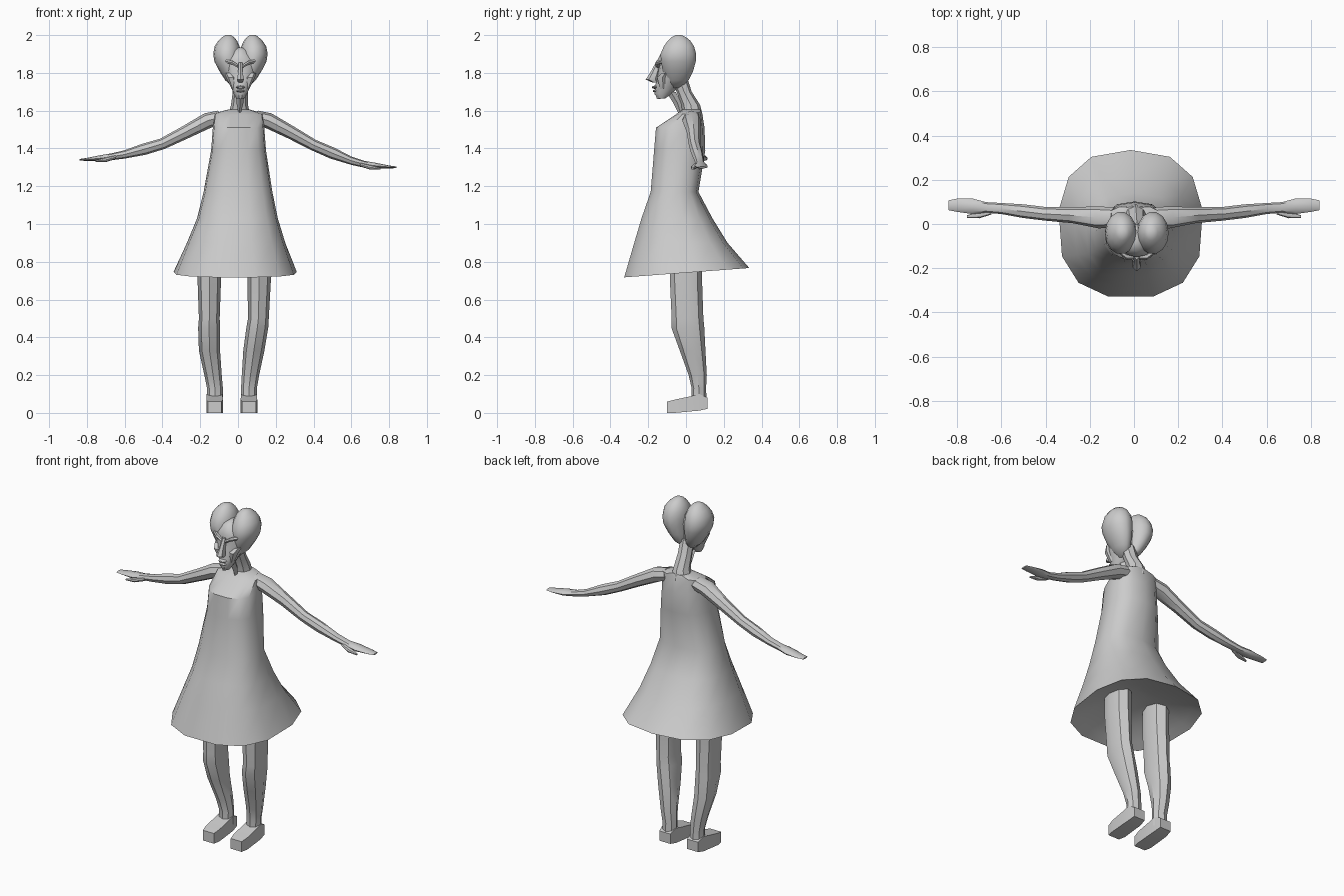
import bpy, bmesh, math
from mathutils import Vector as V

skin = bpy.data.materials.new("plain grey")
skin.diffuse_color = (0.6, 0.6, 0.6, 1)


def finish(ob, angle=40):
    ob.data.materials.append(skin)
    bpy.ops.object.select_all(action='DESELECT')
    ob.select_set(True)
    bpy.context.view_layer.objects.active = ob
    bpy.ops.object.shade_smooth_by_angle(angle=math.radians(angle))
    return ob


def loft(name, rings, n=10, power=1.0, phase=0.0, angle=40):
    """Skin through rings given as (centre, u axis, v axis)."""
    bm = bmesh.new()
    loops = []
    for c, u, v in rings:
        loop = []
        for i in range(n):
            a = phase + 2 * math.pi * i / n
            x, y = math.cos(a), math.sin(a)
            x = math.copysign(abs(x) ** power, x)
            y = math.copysign(abs(y) ** power, y)
            loop.append(bm.verts.new(V(c) + V(u) * x + V(v) * y))
        loops.append(loop)
    for a, b in zip(loops, loops[1:]):
        for i in range(n):
            j = (i + 1) % n
            bm.faces.new((a[i], a[j], b[j], b[i]))
    bm.faces.new(loops[0][::-1])
    bm.faces.new(loops[-1])
    bmesh.ops.recalc_face_normals(bm, faces=bm.faces)
    me = bpy.data.meshes.new(name)
    bm.to_mesh(me)
    bm.free()
    ob = bpy.data.objects.new(name, me)
    bpy.context.collection.objects.link(ob)
    return finish(ob, angle)


def flat(cx, cy, z, rx, ry, tilt=0):
    return ((cx, cy, z), (rx, 0, 0), (0, ry, tilt))


def upright(cx, cy, z, rx, rz):
    return ((cx, cy, z), (rx, 0, 0), (0, 0, rz))


# Dress: boxy bodice, flared 13-sided skirt and hollow underside
back = math.pi / 2
loft("dress", [
    flat(0, .045, .83, .06, .06), flat(-.01, .01, .80, .20, .20),
    flat(-.015, 0, .765, .28, .285, .02), flat(-.015, 0, .742, .328, .335, .025),
    flat(-.01, -.03, .90, .262, .25), flat(-.003, -.05, 1.03, .215, .19),
    flat(0, -.062, 1.17, .183, .128), flat(.003, -.035, 1.39, .146, .137),
    flat(.003, -.032, 1.51, .137, .130), flat(.003, .012, 1.585, .130, .072, .008),
    flat(.005, .03, 1.605, .06, .05),
], n=13, power=.8, phase=back)

# Neck leaning forward, with a sharp ridge at the throat
loft("neck", [
    flat(.006, .035, 1.57, .060, .055), flat(.008, .025, 1.63, .045, .05),
    flat(.012, -.01, 1.70, .040, .04), flat(.013, -.04, 1.78, .040, .045),
], n=8)
loft("throat_ridge", [
    flat(.008, -.025, 1.575, .004, .01), flat(.010, -.045, 1.64, .018, .022),
    flat(.013, -.08, 1.70, .022, .025),
], n=4)

HX = .013
# Twin swept hair lobes forming a heart
for side, label in ((-1, "left"), (1, "right")):
    def lobe(z, inner, outer, front, rear):
        cx, rx = (inner + outer) / 2, (outer - inner) / 2
        return flat(HX + side * cx, (front + rear) / 2, z, rx, (rear - front) / 2)
    loft("hair_lobe_" + label, [
        lobe(1.72, .0, .035, -.09, -.03), lobe(1.76, .0, .08, -.105, .015),
        lobe(1.81, .0, .112, -.125, .04), lobe(1.86, .0, .138, -.135, .054),
        lobe(1.90, .0, .144, -.137, .056), lobe(1.94, .004, .137, -.120, .045),
        lobe(1.97, .018, .117, -.098, .025), lobe(1.99, .035, .095, -.075, 0),
        lobe(2.0, .05, .08, -.055, -.025),
    ], n=14, angle=60)
    # Brow and cheek
    loft("brow_" + label, [
        ((HX + side * .012, -.148, 1.835), (0, .012, 0), (0, 0, .010)),
        ((HX + side * .045, -.148, 1.855), (0, .014, 0), (0, 0, .012)),
        ((HX + side * .095, -.110, 1.865), (0, .012, 0), (0, 0, .010)),
    ], n=6)
    loft("cheek_" + label, [
        flat(HX + side * .035, -.12, 1.715, .012, .02),
        flat(HX + side * .05, -.125, 1.775, .026, .032),
        flat(HX + side * .065, -.11, 1.80, .02, .02),
    ], n=6)

# Face tapering to a narrow chin
loft("face", [
    flat(HX, -.130, 1.665, .022, .020), flat(HX, -.120, 1.69, .036, .048),
    flat(HX, -.100, 1.73, .052, .063), flat(HX, -.080, 1.78, .080, .072),
    flat(HX, -.075, 1.83, .095, .070), flat(HX, -.075, 1.87, .085, .075),
    flat(HX, -.070, 1.92, .040, .055), flat(HX, -.06, 1.935, .01, .03),
], n=12)
# Pointed nose
loft("nose", [
    flat(HX, -.16, 1.748, .012, .015), flat(HX, -.18, 1.765, .022, .034),
    flat(HX, -.165, 1.80, .014, .025), flat(HX, -.145, 1.855, .012, .015),
], n=6, phase=back)
# Lips and chin tip
for label, z, y in (("upper_lip", 1.724, -.163), ("lower_lip", 1.704, -.158)):
    loft(label, [upright(HX, y + .03, z, .030, .009),
                 upright(HX, y - .005, z, .022, .008),
                 upright(HX, y - .018, z, .012, .004)], n=8)
loft("chin", [flat(HX, -.145, 1.662, .010, .010),
              flat(HX, -.145, 1.685, .020, .020)], n=6)

# Arms: the left one is held a little higher
ARM = [(.09, .03, 1.565, .045, .035), (.16, .03, 1.548, .050, .038),
       (.28, .04, 1.485, .036, .032), (.40, .046, 1.418, .031, .027),
       (.50, .058, 1.375, .031, .028), (.60, .070, 1.335, .025, .022),
       (.67, .075, 1.316, .024, .018), (.73, .080, 1.308, .035, .016),
       (.80, .085, 1.302, .030, .008), (.84, .085, 1.300, .022, .004)]
THUMB = [(.645, .055, 1.315, .012, .010), (.70, .042, 1.300, .016, .012),
         (.755, .034, 1.293, .006, .005)]
for side, label in ((-1, "left"), (1, "right")):
    for part, rows in (("arm_", ARM), ("thumb_", THUMB)):
        rings = []
        for x, y, z, ry, rz in rows:
            lift = .04 * min(1, max(0, (x - .35) / .3)) if side < 0 else 0
            slope = .45 * rz if x < .6 else 0
            rings.append(((side * x, y, z + lift), (0, ry, 0), (side * slope, 0, rz)))
        loft(part + label, rings, n=8)

# Legs and wedge feet
LEG = [(.85, 0, .062, .085), (.70, 0, .062, .085), (.50, .008, .055, .084),
       (.45, .010, .058, .087), (.33, .035, .056, .068), (.20, .062, .046, .048),
       (.13, .068, .042, .038), (.05, .068, .042, .042)]
for label, xs, fx in (
        ("left", (-.152, -.152, -.152, -.153, -.151, -.132, -.122, -.122), -.124),
        ("right", (.112, .112, .108, .102, .084, .066, .058, .058), .058)):
    loft("leg_" + label, [flat(x, y, z, rx, ry)
                          for x, (z, y, rx, ry) in zip(xs, LEG)], n=8)
    r = math.sqrt(2)
    loft("foot_" + label, [
        upright(fx, y, (lo + hi) / 2, w * r, (hi - lo) / 2 * r)
        for y, lo, hi, w in ((.115, .022, .08, .036), (.07, .012, .10, .042),
                             (.025, .008, .088, .043), (-.06, 0, .070, .044),
                             (-.10, 0, .060, .036))], n=4, phase=math.pi / 4)
